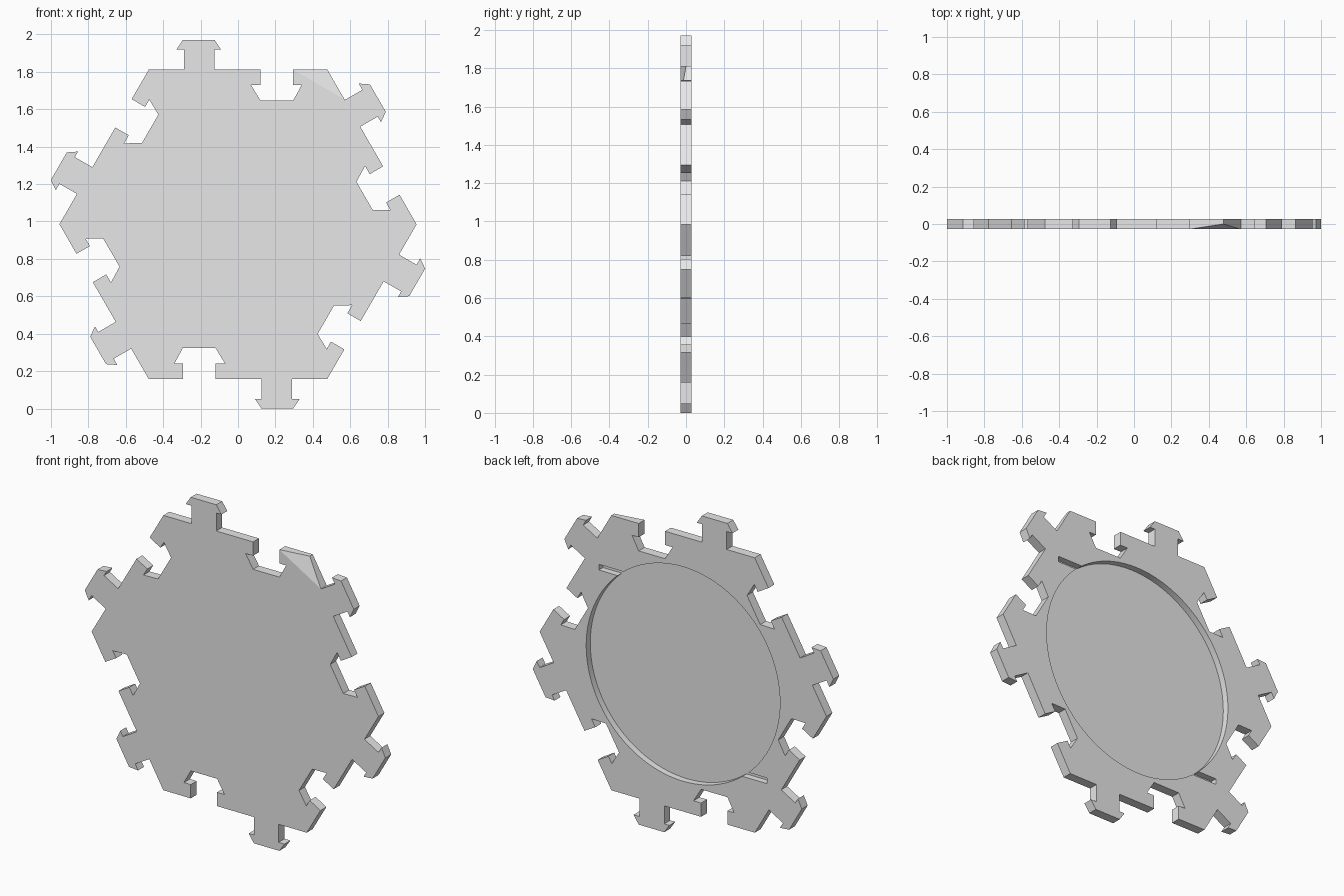
import bpy, bmesh
from math import pi, radians
from mathutils import Matrix, Vector

cube = bpy.data.objects.get("Cube")
if cube:
    bpy.data.objects.remove(cube, do_unlink=True)

CENTRE_Z = 0.985
HALF = 0.028            # half thickness
FLOOR = -0.011          # floor of the rear recess
APOTHEM = 0.827


def new_object(name, bm):
    bmesh.ops.recalc_face_normals(bm, faces=bm.faces[:])
    mesh = bpy.data.meshes.new(name)
    bm.to_mesh(mesh)
    bm.free()
    obj = bpy.data.objects.new(name, mesh)
    bpy.context.collection.objects.link(obj)
    obj.location.z = CENTRE_Z
    return obj


# One hexagon side: barbed tab, then the matching slot
side = [(-0.477, APOTHEM),
        (-0.290, APOTHEM), (-0.290, 0.935), (-0.329, 0.935), (-0.295, 0.985),
        (-0.125, 0.985), (-0.091, 0.935), (-0.125, 0.935), (-0.125, APOTHEM),
        (0.120, APOTHEM), (0.120, 0.744), (0.070, 0.744), (0.120, 0.662),
        (0.295, 0.662), (0.340, 0.744), (0.295, 0.744), (0.295, APOTHEM)]

# Tile plate: the side repeated six times and extruded
bm = bmesh.new()
front = []
for k in range(6):
    turn = Matrix.Rotation(radians(60 * k), 3, 'Y')
    front += [bm.verts.new(turn @ Vector((x, -HALF, z))) for x, z in side]
face = bm.faces.new(front)
back = bmesh.ops.extrude_face_region(bm, geom=[face], use_keep_orig=True)
moved = [g for g in back["geom"] if isinstance(g, bmesh.types.BMVert)]
bmesh.ops.translate(bm, vec=(0, 2 * HALF, 0), verts=moved)

# Sloped marker corner on the front
n = len(side)
front_face = next(f for f in bm.faces if all(v in f.verts for v in front[:3])
                  and len(f.verts) == len(front))
bmesh.utils.face_split(front_face, front[n - 1], front[n + 1])
front[n].co.y = 0.0
tile = new_object("hexagon_tile", bm)

# Round recess in the back
bm = bmesh.new()
depth = 0.1
bmesh.ops.create_cone(bm, cap_ends=True, segments=96, radius1=0.645, radius2=0.645,
                      depth=depth, matrix=Matrix.Translation((0, FLOOR + depth / 2, 0))
                      @ Matrix.Rotation(pi / 2, 4, 'X'))
cutters = [new_object("recess_cutter", bm)]

# Two narrow slots leading off the recess
for s in (1, -1):
    bm = bmesh.new()
    bmesh.ops.create_cube(bm, size=1, matrix=Matrix.Translation(
        (s * 0.43, FLOOR + 0.0005 + depth / 2, s * 0.493))
        @ Matrix.Diagonal((0.26, depth, 0.034, 1)))
    cutters.append(new_object("slot_cutter", bm))

bpy.ops.object.select_all(action='DESELECT')
tile.select_set(True)
bpy.context.view_layer.objects.active = tile
for cutter in cutters:
    mod = tile.modifiers.new("cut", 'BOOLEAN')
    mod.operation = 'DIFFERENCE'
    mod.solver = 'EXACT'
    mod.object = cutter
    bpy.ops.object.modifier_apply(modifier=mod.name)
    bpy.data.objects.remove(cutter, do_unlink=True)

# Plain grey plastic
grey = bpy.data.materials.new("light_grey")
grey.use_nodes = True
colour = (0.8, 0.8, 0.8, 1)
grey.diffuse_color = colour
grey.node_tree.nodes["Principled BSDF"].inputs["Base Color"].default_value = colour
tile.data.materials.clear()
tile.data.materials.append(grey)
bpy.ops.object.shade_smooth_by_angle(angle=radians(5))
